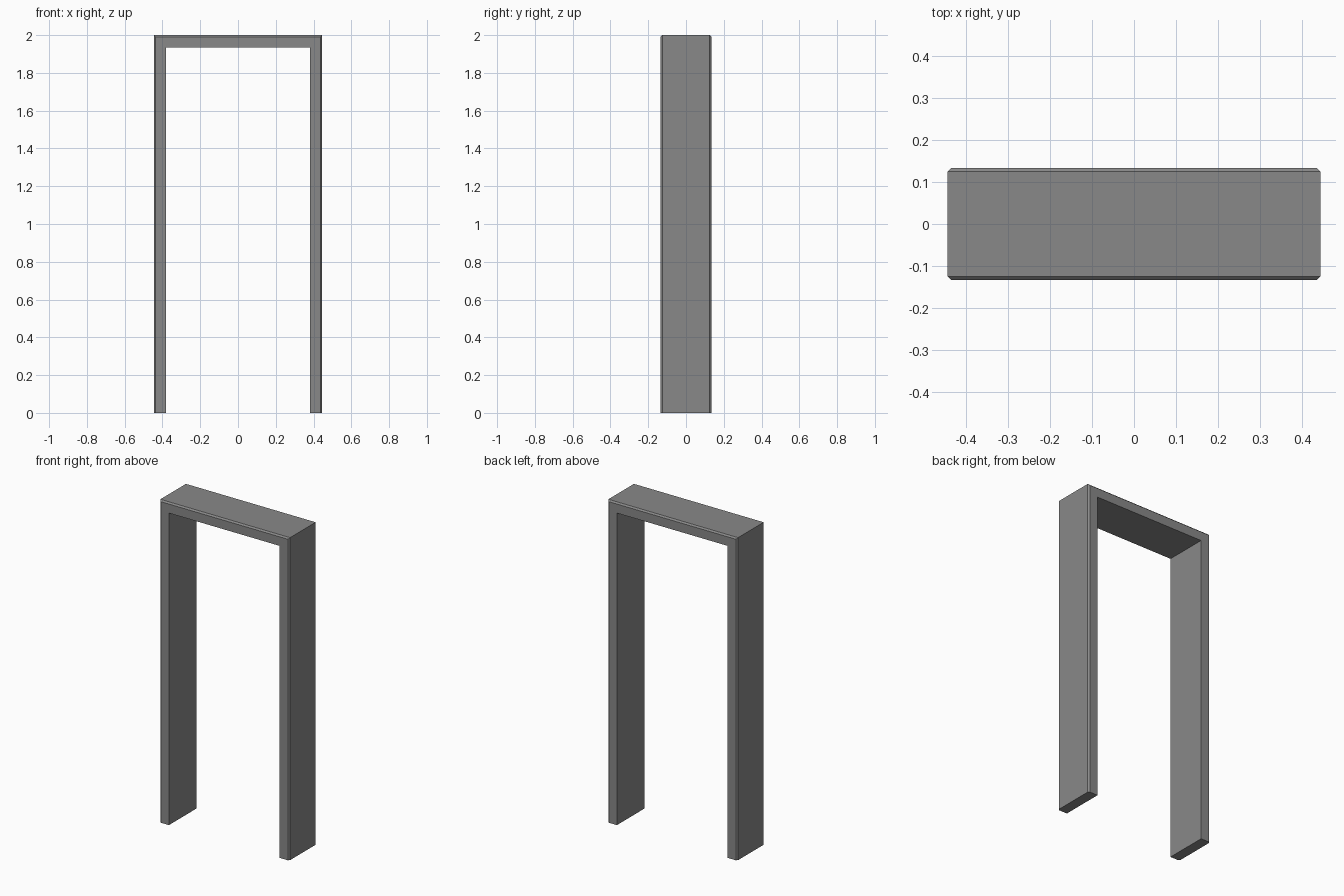
import bpy
import bmesh

cube = bpy.data.objects.get("Cube")
if cube:
    bpy.data.objects.remove(cube, do_unlink=True)

HALF_WIDTH, HEIGHT, HALF_DEPTH = 0.445, 2.0, 0.134
THICKNESS, CHAMFER = 0.065, 0.009

# Plain grey finish
grey = bpy.data.materials.new("grey")
grey.use_nodes = True
colour = (0.25, 0.25, 0.25, 1)
grey.diffuse_color = colour
grey.node_tree.nodes["Principled BSDF"].inputs["Base Color"].default_value = colour

# Jamb section as (inset from the outer face, depth), chamfered on the outer edges
section = [
    (THICKNESS, -HALF_DEPTH),
    (CHAMFER, -HALF_DEPTH),
    (0, CHAMFER - HALF_DEPTH),
    (0, HALF_DEPTH - CHAMFER),
    (CHAMFER, HALF_DEPTH),
    (THICKNESS, HALF_DEPTH),
]


def arch_points(inset, y):
    """Foot, corner, corner, foot of the doorway outline at one inset."""
    x, z = HALF_WIDTH - inset, HEIGHT - inset
    return [(-x, y, 0), (-x, y, z), (x, y, z), (x, y, 0)]


# Sweep the section up one jamb, across the head and down the other jamb
bm = bmesh.new()
strips = [[bm.verts.new(p) for p in arch_points(*s)] for s in section]
for a, b in zip(strips, strips[1:] + strips[:1]):
    for i in range(3):
        bm.faces.new((a[i], a[i + 1], b[i + 1], b[i]))

# Close the feet
for foot in (0, -1):
    bm.faces.new([s[foot] for s in strips])
bmesh.ops.recalc_face_normals(bm, faces=bm.faces)

mesh = bpy.data.meshes.new("door_frame")
bm.to_mesh(mesh)
bm.free()
mesh.materials.append(grey)
frame = bpy.data.objects.new("door_frame", mesh)
bpy.context.collection.objects.link(frame)
